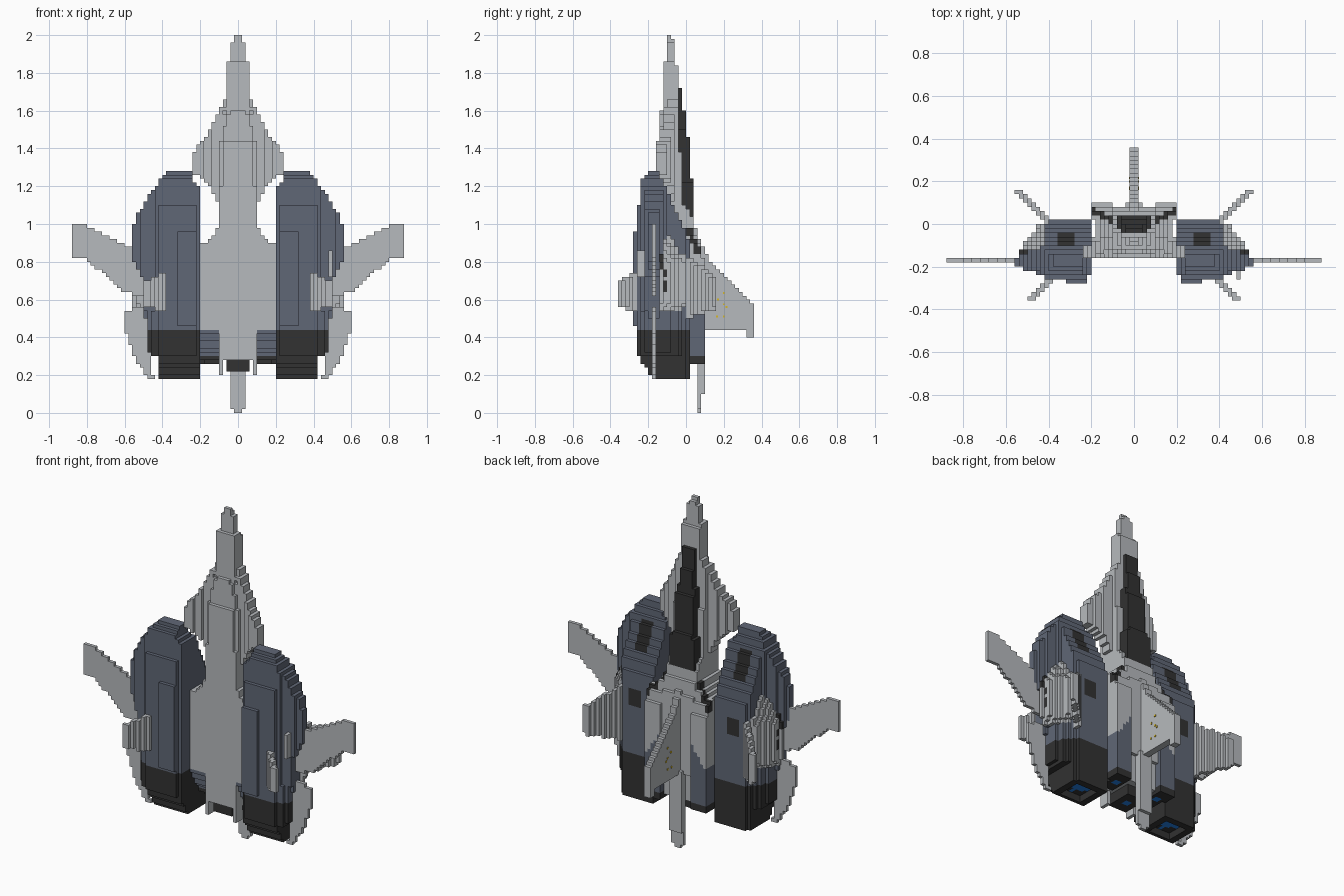
import bpy, random

if "Cube" in bpy.data.objects:
    bpy.data.objects.remove(bpy.data.objects["Cube"])

random.seed(4)
V = 0.02  # cube size of the blocky style


def material(name, r, g, b):
    m = bpy.data.materials.new(name)
    m.diffuse_color = (r, g, b, 1)
    m.use_nodes = True
    m.node_tree.nodes["Principled BSDF"].inputs["Base Color"].default_value = m.diffuse_color
    return m


MATS = [material("light grey", .47, .49, .51), material("slate blue", .117, .136, .181),
        material("charcoal", .032, .032, .032), material("glow blue", .02, .27, 1),
        material("yellow", .68, .48, .02)]
LIGHT, SLATE, DARK, GLOW, YELLOW = range(5)
FACES = [((1, 0, 0), ((1, 0, 0), (1, 1, 0), (1, 1, 1), (1, 0, 1))),
         ((-1, 0, 0), ((0, 0, 0), (0, 0, 1), (0, 1, 1), (0, 1, 0))),
         ((0, 1, 0), ((0, 1, 0), (0, 1, 1), (1, 1, 1), (1, 1, 0))),
         ((0, -1, 0), ((0, 0, 0), (1, 0, 0), (1, 0, 1), (0, 0, 1))),
         ((0, 0, 1), ((0, 0, 1), (1, 0, 1), (1, 1, 1), (0, 1, 1))),
         ((0, 0, -1), ((0, 0, 0), (0, 1, 0), (1, 1, 0), (1, 0, 0)))]


def lerp(table, t):
    """Piecewise linear profile."""
    if t <= table[0][0]:
        return table[0][1]
    for (a, u), (b, v) in zip(table, table[1:]):
        if t <= b:
            return u + (v - u) * (t - a) / (b - a)
    return table[-1][1]


def inside(poly, a, b):
    hit = False
    for (a0, b0), (a1, b1) in zip(poly, poly[1:] + poly[:1]):
        if (b0 > b) != (b1 > b) and a < a0 + (b - b0) * (a1 - a0) / (b1 - b0):
            hit = not hit
    return hit


def blocks(name, rule, xs, ys, zs, sides=(1, -1)):
    """Fill the cubes where rule(x, y, z) gives a colour; x is mirrored."""
    span = lambda r: range(round(r[0] / V), round(r[1] / V))
    cells = {}
    for i in span(xs):
        for j in span(ys):
            for k in span(zs):
                c = rule((i + .5) * V, (j + .5) * V, (k + .5) * V)
                if c is not None:
                    for s in sides:
                        cells[(i if s > 0 else -i - 1, j, k)] = c
    index, faces, colours = {}, [], []
    for (i, j, k), c in cells.items():
        for (dx, dy, dz), corners in FACES:
            if (i + dx, j + dy, k + dz) not in cells:
                faces.append([index.setdefault((i + a, j + b, k + d), len(index))
                              for a, b, d in corners])
                colours.append(c)
    me = bpy.data.meshes.new(name)
    me.from_pydata([(a * V, b * V, d * V) for a, b, d in index], [], faces)
    for m in MATS:
        me.materials.append(m)
    me.polygons.foreach_set("material_index", colours)
    ob = bpy.data.objects.new(name, me)
    bpy.context.collection.objects.link(ob)


# Fuselage and drooped forward chines
WIDTH = [(1.42, .1), (1.5, .09), (1.68, .062), (1.86, .06), (1.88, .04), (1.96, .04), (1.98, .02)]
FRONT = [(1.2, -.17), (1.4, -.155), (1.55, -.14), (1.65, -.12), (1.87, -.11), (2, -.1)]
BACK = [(.28, .06), (.75, .09), (.9, .07), (1.06, .025), (1.1, -.02), (1.65, -.04), (1.85, -.05), (2, -.075)]
CHINE = [(1.1, .1), (1.22, .16), (1.27, .24), (1.37, .24), (1.47, .165), (1.68, .06)]


def fuselage(x, y, z):
    f = lerp(FRONT, z)
    slope = max(0, f + .03 - y) if z < 1.6 else 0
    if x < lerp(WIDTH, z) - slope and f < y < lerp(BACK, z):
        return LIGHT
    if .06 < x < lerp(CHINE, z) and 1.1 < z < 1.68 and abs(y + .075 + .4 * (x - .08)) < .035:
        return LIGHT


blocks("fuselage", fuselage, (0, .26), (-.2, .1), (.28, 2))

# Cockpit canopy on the back of the nose
blocks("canopy", lambda x, y, z: DARK if x < lerp([(1.04, .08), (1.3, .065), (1.5, .05), (1.72, .03)], z)
       and y < lerp([(1.04, .045), (1.3, .025), (1.5, .005), (1.72, -.025)], z) else None,
       (0, .1), (-.06, .06), (1.04, 1.72))


# Shoulder pods with slanted intakes and slate tails
def shoulder(x, y, z):
    if x > lerp([(.27, .19), (.5, .2), (.88, .2), (.96, .12)], z):
        return None
    if x > .17 and (-.07 < y < .02 or y < -.15):
        return None
    if not lerp([(.27, -.06), (.43, -.16)], z) < y < lerp([(.6, .1), (.8, .095), (.92, .06), (1, .03)], z):
        return None
    if z > .84 and abs(y - .6 * (x - .1) - .01) < .016:
        return DARK
    if z < .3:
        return GLOW if abs(x - .14) < .02 and abs(y - .02) < .02 else DARK
    return SLATE if z < (.5 + 1.5 * (.2 - x) if y > -.02 else .44) else LIGHT


blocks("shoulder_pod", shoulder, (.1, .2), (-.16, .1), (.26, .98))

# Tail fin with yellow specks, tail spike, exhaust and skids
FIN = [(.05, .95), (.13, .8), (.37, .56), (.37, .4), (.32, .4), (.32, .44), (.05, .44)]


blocks("tail_fin", lambda x, y, z: LIGHT if inside(FIN, y, z) else None, (0, .02), (.04, .38), (.4, 1))
blocks("tail_spike", lambda x, y, z: LIGHT if x < .02 + z and (y < .08 or z > .1) else None,
       (0, .04), (.06, .1), (0, .46))
for n, (y, z) in enumerate([(.2, .635), (.17, .6), (.2, .575), (.215, .56), (.165, .51), (.2, .51)]):
    for s in (1, -1):                            # small painted specks
        bpy.ops.mesh.primitive_cube_add(size=1, location=(s * .021, y, z))
        speck = bpy.context.object
        speck.name = "fin_speck"
        speck.scale = (.006, .01, .01)
        speck.data.materials.append(MATS[YELLOW])
blocks("centre_exhaust", lambda x, y, z: GLOW if z < .24 and x < .03 and abs(y + .06) < .03 else DARK,
       (0, .06), (-.14, .02), (.22, .32))
blocks("skid", lambda x, y, z: LIGHT, (.08, .1), (-.16, -.1), (.2, .3))

# Side engine nacelles
OUTLINE = [(.22, .42), (.3, .43), (.32, .48), (.5, .49), (.7, .5), (.8, .55), (.88, .57), (.97, .57),
           (1.07, .52), (1.14, .48), (1.22, .42), (1.27, .38)]
SECTION = [(-.28, .28), (-.25, .42), (-.22, .46), (-.2, .57), (-.16, .57), (-.14, .53),
           (-.12, .46), (-.1, .42), (0, .41)]
LOW_SECTION = [(-.28, .28), (-.25, .42), (-.2, .5), (-.1, .48), (-.05, .45), (0, .41)]
NFRONT = [(.19, -.18), (.22, -.2), (.3, -.25), (.45, -.27), (.6, -.28), (.88, -.28),
          (1.03, -.26), (1.24, -.23), (1.28, -.2)]
NBACK = [(.9, .02), (1.25, -.13), (1.28, -.15)]


def nacelle(x, y, z):
    back = lerp(NBACK, z)
    section = LOW_SECTION if z < .54 else SECTION
    if x > min(lerp(OUTLINE, z), lerp(section, y)) or not lerp(NFRONT, z) < y < back:
        return None
    if x < lerp([(1.19, .2), (1.2, .22), (1.27, .25)], z) or x < .22 and y < -.24:
        return None
    dx, dy = abs(x - .31), abs(y + .08)
    if z < .26 and max(dx, dy) < .07:            # recessed glowing nozzle
        if z < .22:
            return None
        return GLOW if dx + dy < .07 else DARK
    if z < .45:
        return DARK
    if y > back - .04 and .28 < x < .36 and (1.02 < z < 1.18 or .72 < z < .82):
        return DARK                              # back panels
    return SLATE


blocks("nacelle", nacelle, (.2, .58), (-.28, .02), (.18, 1.28))


# Machinery bulge on the outer back of each nacelle
def bulge(x, y, z):
    if x > lerp([(-.14, .54), (-.08, .51), (-.02, .45)], y) - lerp([(.53, .04), (.58, 0), (.8, 0), (.98, .11)], z):
        return None
    if y < -.1 and .64 < z < .84 and random.random() < .3:
        return DARK
    if z > .88 and -.06 < y < -.02:
        return DARK
    return LIGHT


blocks("nacelle_bulge", bulge, (.38, .54), (-.14, 0), (.54, 1))

# Wings, lower blades, diagonal fins
WING = [(.44, .82), (.56, .87), (.82, 1), (.88, 1), (.88, .8), (.86, .83), (.82, .83), (.6, .64), (.44, .6)]
blocks("wing", lambda x, y, z: LIGHT if inside(WING, x, z) else None, (.44, .88), (-.18, -.16), (.58, 1))
BLADE = [(.44, .58), (.54, .56), (.6, .54), (.6, .46), (.57, .36), (.55, .29), (.5, .22), (.49, .19),
         (.45, .19), (.46, .3), (.48, .4)]
blocks("lower_blade", lambda x, y, z: LIGHT if inside(BLADE, x, z) else None,
       (.44, .6), (-.18, -.16), (.18, .6))
UPPER = [(.38, .5), (.38, .84), (.58, .69), (.58, .56)]
blocks("upper_fin", lambda x, y, z: LIGHT if inside(UPPER, x, z) and -.005 < y - x + .4 < .025 else None,
       (.38, .58), (-.04, .17), (.5, .86))
VENTRAL = [(.38, .54), (.38, .75), (.5, .69), (.5, .56)]
blocks("ventral_fin", lambda x, y, z: LIGHT if inside(VENTRAL, x, z) and -.025 < y + x - .14 < .005 else None,
       (.38, .5), (-.36, -.24), (.54, .76))
blocks("side_plate", lambda x, y, z: LIGHT, (.48, .5), (-.26, -.16), (.72, .86), (1,))
